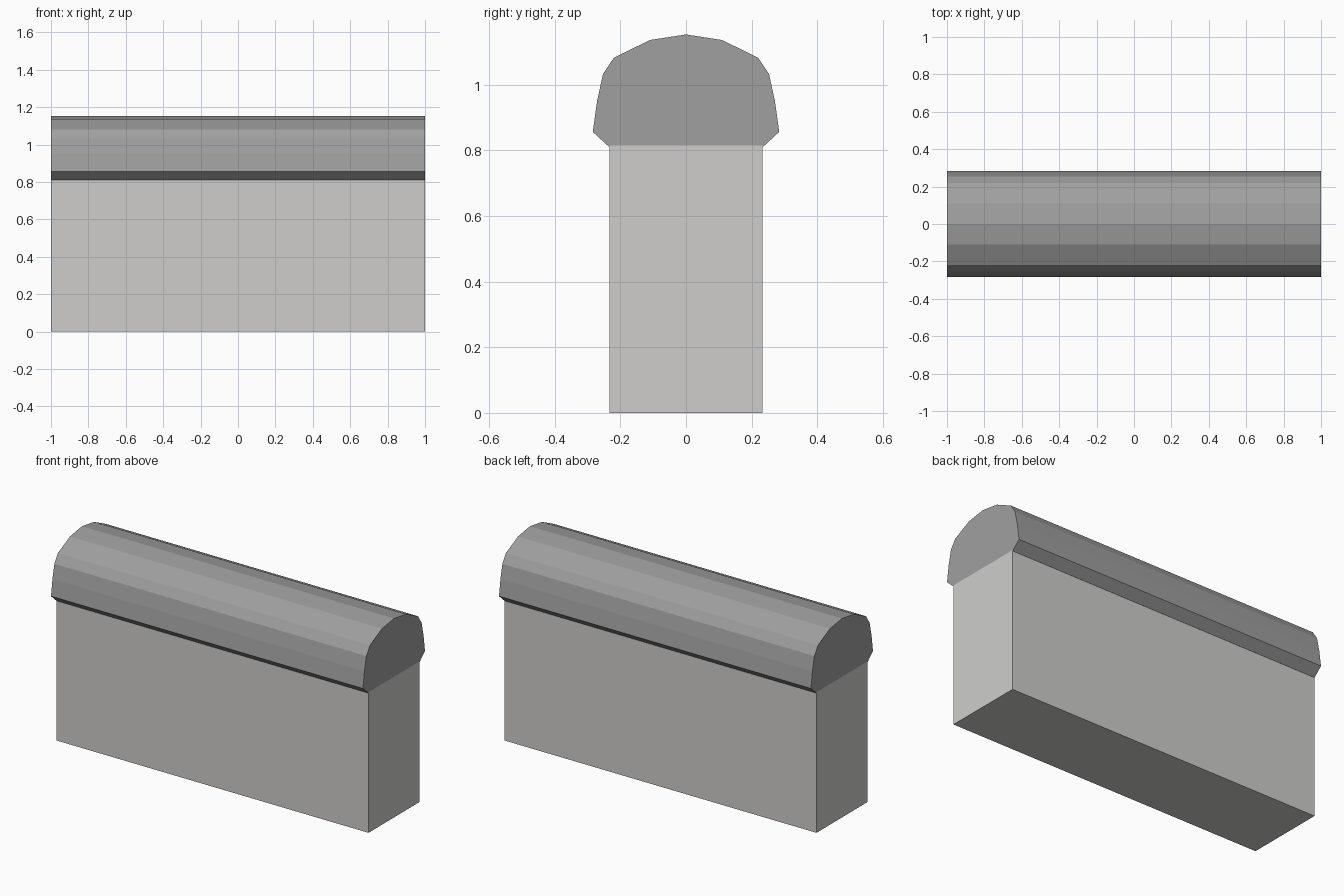
import bpy

if "Cube" in bpy.data.objects:
    bpy.data.objects.remove(bpy.data.objects["Cube"])


def material(name, color):
    m = bpy.data.materials.new(name)
    m.diffuse_color = (*color, 1.0)
    m.use_nodes = True
    m.node_tree.nodes["Principled BSDF"].inputs["Base Color"].default_value = m.diffuse_color
    return m


def extrude_profile(name, half, mat, length=2.0):
    """Mirror a (y, z) half profile, listed top to bottom, and sweep it along x."""
    ring = list(half) + [(-y, z) for y, z in reversed(half) if y > 0]
    n, h = len(ring), length / 2
    verts = [(x, y, z) for x in (-h, h) for y, z in ring]
    faces = [(i, i + n, (i + 1) % n + n, (i + 1) % n) for i in range(n)]
    faces += [tuple(range(n)), tuple(range(2 * n - 1, n - 1, -1))]
    mesh = bpy.data.meshes.new(name)
    mesh.from_pydata(verts, [], faces)
    mesh.materials.append(mat)
    obj = bpy.data.objects.new(name, mesh)
    bpy.context.collection.objects.link(obj)
    # Consistent outward normals
    import bmesh
    bm = bmesh.new()
    bm.from_mesh(mesh)
    bmesh.ops.recalc_face_normals(bm, faces=bm.faces)
    bm.to_mesh(mesh)
    bm.free()
    return obj


light_stone = material("light stone", (0.62, 0.615, 0.60))
grey_stone = material("grey stone", (0.35, 0.35, 0.35))

# Wall body
extrude_profile("wall_body", [(0.233, 0.815), (0.233, 0.0)], light_stone)

# Rounded coping with bevelled underside
extrude_profile("wall_coping", [
    (0.0, 1.153), (0.11, 1.136), (0.22, 1.082), (0.253, 1.032),
    (0.271, 0.95), (0.284, 0.856), (0.234, 0.81), (0.225, 0.815),
], grey_stone)
